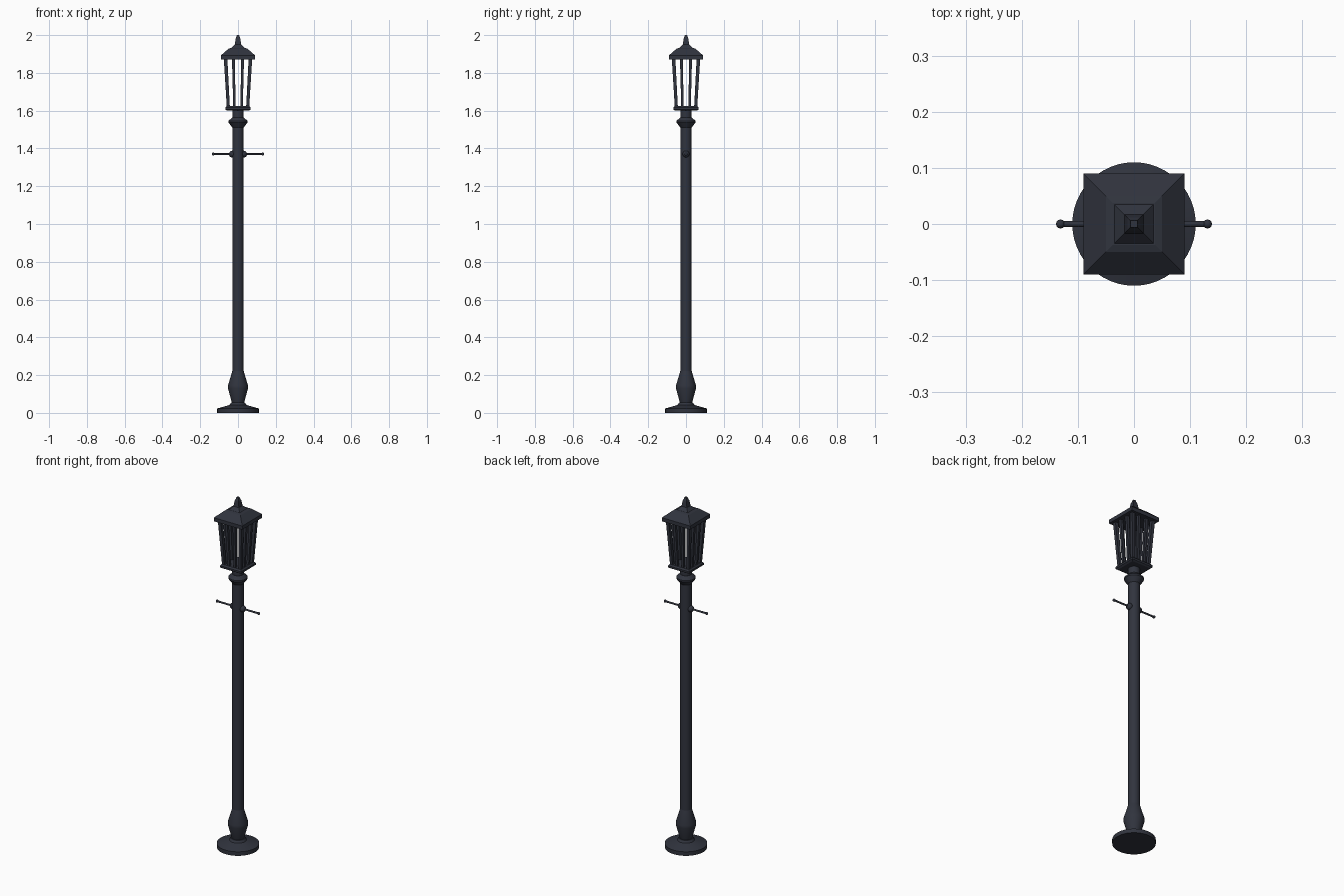
import bpy, bmesh, math
from mathutils import Vector

if "Cube" in bpy.data.objects:
    bpy.data.objects.remove(bpy.data.objects["Cube"])

iron = bpy.data.materials.new("dark_iron")
iron.diffuse_color = (0.03, 0.034, 0.048, 1)
iron.use_nodes = True
iron.node_tree.nodes["Principled BSDF"].inputs["Base Color"].default_value = iron.diffuse_color


def finish(name, bm, smooth=False):
    bmesh.ops.recalc_face_normals(bm, faces=bm.faces)
    mesh = bpy.data.meshes.new(name)
    bm.to_mesh(mesh)
    bm.free()
    mesh.materials.append(iron)
    ob = bpy.data.objects.new(name, mesh)
    bpy.context.collection.objects.link(ob)
    if smooth:
        bpy.ops.object.select_all(action='DESELECT')
        ob.select_set(True)
        bpy.context.view_layer.objects.active = ob
        bpy.ops.object.shade_smooth_by_angle(angle=math.radians(25))
    return ob


def loft(bm, rings):
    """Skin a list of vertex rings and cap both ends."""
    loops = [[bm.verts.new(p) for p in r] for r in rings]
    n = len(loops[0])
    for a, b in zip(loops, loops[1:]):
        for i in range(n):
            j = (i + 1) % n
            bm.faces.new((a[i], a[j], b[j], b[i]))
    bm.faces.new(loops[0])
    bm.faces.new(loops[-1])


def lathe(name, profile, sides=32):
    bm = bmesh.new()
    loft(bm, [[(r * math.cos(math.tau * i / sides), r * math.sin(math.tau * i / sides), z)
               for i in range(sides)] for r, z in profile])
    return finish(name, bm, True)


def square(h, z, cx=0, cy=0):
    return [(cx + sx * h, cy + sy * h, z) for sx, sy in ((-1, -1), (1, -1), (1, 1), (-1, 1))]


def square_stack(name, profile):
    bm = bmesh.new()
    loft(bm, [square(h, z) for h, z in profile])
    return finish(name, bm)


# Foot, vase, pole and collar
lathe("foot", [(0.11, 0), (0.11, 0.023), (0.045, 0.042), (0.037, 0.054)], 48)
lathe("base_vase", [(0.03, 0.045), (0.034, 0.06), (0.053, 0.13), (0.053, 0.145), (0.032, 0.215), (0.03, 0.222)])
lathe("pole", [(0.03, 0.2), (0.03, 1.61)])
lathe("collar", [(0.03, 1.51), (0.036, 1.518), (0.05, 1.537), (0.05, 1.546), (0.031, 1.564)])

# Lantern floor, roof and finial
square_stack("lantern_floor", [(0.058, 1.6), (0.067, 1.606), (0.067, 1.616), (0.06, 1.624)])
square_stack("roof", [(0.09, 1.872), (0.09, 1.893), (0.05, 1.928), (0.037, 1.932)])
square_stack("finial", [(0.037, 1.93), (0.017, 1.95), (0.012, 1.982), (0.008, 1.992), (0.006, 2.0)])

# Leaning cage bars around the lantern: corners plus two per side
bm = bmesh.new()
steps = (-1, -0.37, 0.37, 1)
for i in steps:
    for j in steps:
        if max(abs(i), abs(j)) == 1:
            h = 0.0095 if abs(i) == abs(j) else 0.0075
            loft(bm, [square(h * 0.85, 1.615, i * 0.051, j * 0.051),
                      square(h, 1.88, i * 0.066, j * 0.066)])
finish("lantern_bars", bm)

# Ladder rest: rods with ball ends and bosses on the pole
for side, sx in (("left", -1), ("right", 1)):
    bm = bmesh.new()
    loft(bm, [[(sx * x, 0.005 * math.cos(math.tau * k / 12), 1.37 + 0.005 * math.sin(math.tau * k / 12))
               for k in range(12)] for x in (0.02, 0.13)])
    for x, r in ((0.131, 0.008), (0.03, 0.018)):
        geo = bmesh.ops.create_uvsphere(bm, u_segments=16, v_segments=10, radius=r)
        bmesh.ops.translate(bm, verts=geo["verts"], vec=Vector((sx * x, 0, 1.37)))
    finish(side + "_ladder_rest", bm, True)
